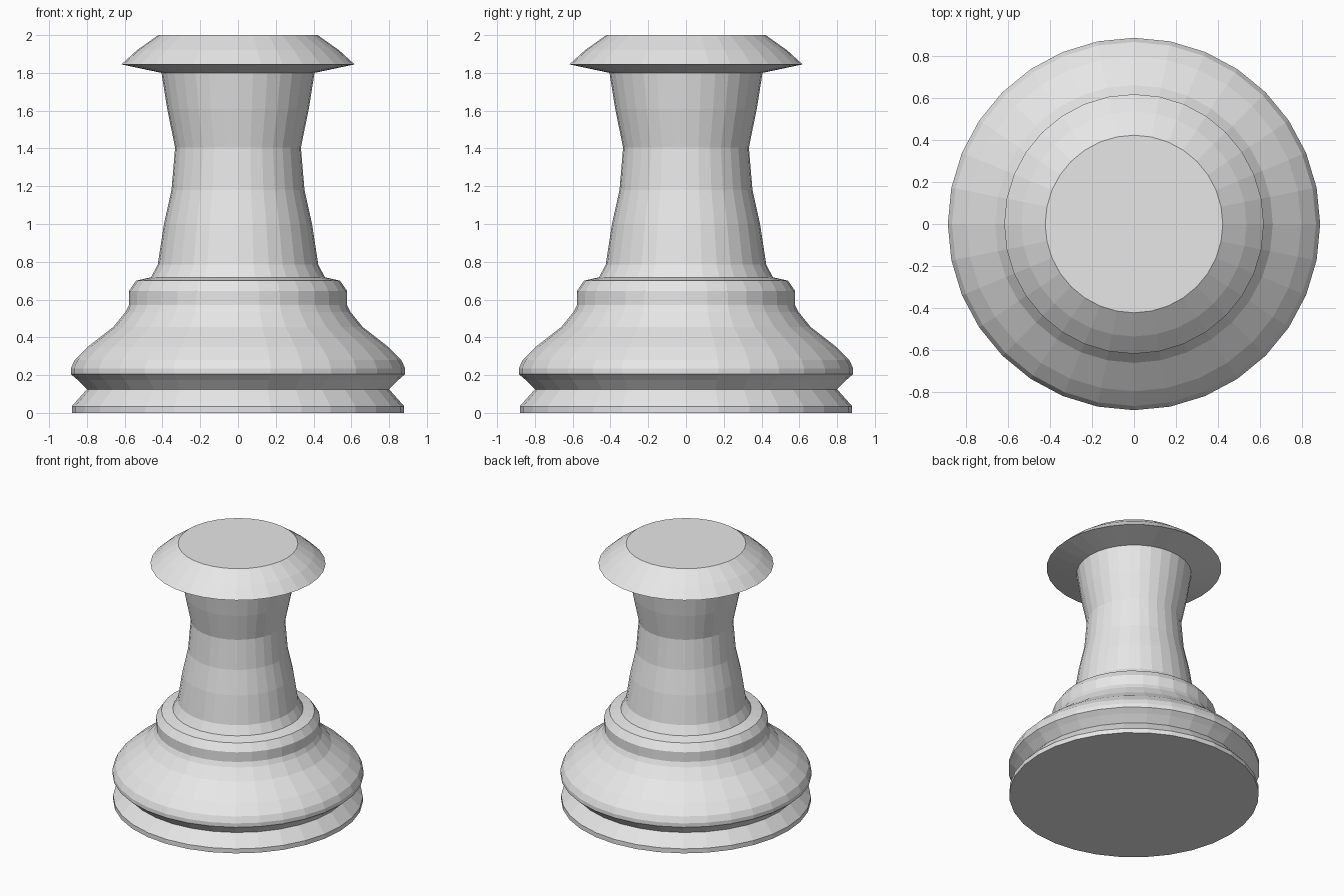
import bpy, bmesh, math

if "Cube" in bpy.data.objects:
    bpy.data.objects.remove(bpy.data.objects["Cube"])

SEGMENTS = 32

# single plain grey
grey = bpy.data.materials.new("light_grey")
grey.diffuse_color = (0.8, 0.8, 0.8, 1)
grey.use_nodes = True
grey.node_tree.nodes["Principled BSDF"].inputs["Base Color"].default_value = grey.diffuse_color


def lathe(name, profile):
    """Spin an (r, z) profile around z and cap both ends."""
    bm = bmesh.new()
    rings = []
    for r, z in profile:
        angles = [2 * math.pi * i / SEGMENTS for i in range(SEGMENTS)]
        rings.append([bm.verts.new((r * math.cos(a), r * math.sin(a), z)) for a in angles])
    for lower, upper in zip(rings, rings[1:]):
        for i in range(SEGMENTS):
            j = (i + 1) % SEGMENTS
            bm.faces.new((lower[i], lower[j], upper[j], upper[i]))
    bm.faces.new(rings[0][::-1])
    bm.faces.new(rings[-1])
    mesh = bpy.data.meshes.new(name)
    bm.to_mesh(mesh)
    bm.free()
    mesh.materials.append(grey)
    obj = bpy.data.objects.new(name, mesh)
    bpy.context.collection.objects.link(obj)
    return obj


# whole turned body: foot, groove, bulge, collar, waisted stem, flared cap
lathe("turned_chess_piece", [
    (0.88, 0.0), (0.88, 0.035),                                   # foot
    (0.80, 0.125), (0.85, 0.175),                                 # groove
    (0.885, 0.205), (0.885, 0.235), (0.865, 0.28), (0.795, 0.35), # bulge
    (0.66, 0.455), (0.595, 0.535),
    (0.578, 0.57), (0.578, 0.645), (0.54, 0.70), (0.46, 0.718),   # collar
    (0.425, 0.785), (0.392, 1.0), (0.352, 1.18),                  # stem
    (0.333, 1.405), (0.375, 1.61), (0.405, 1.80),
    (0.617, 1.845), (0.535, 1.92), (0.422, 2.0),                  # cap
])
